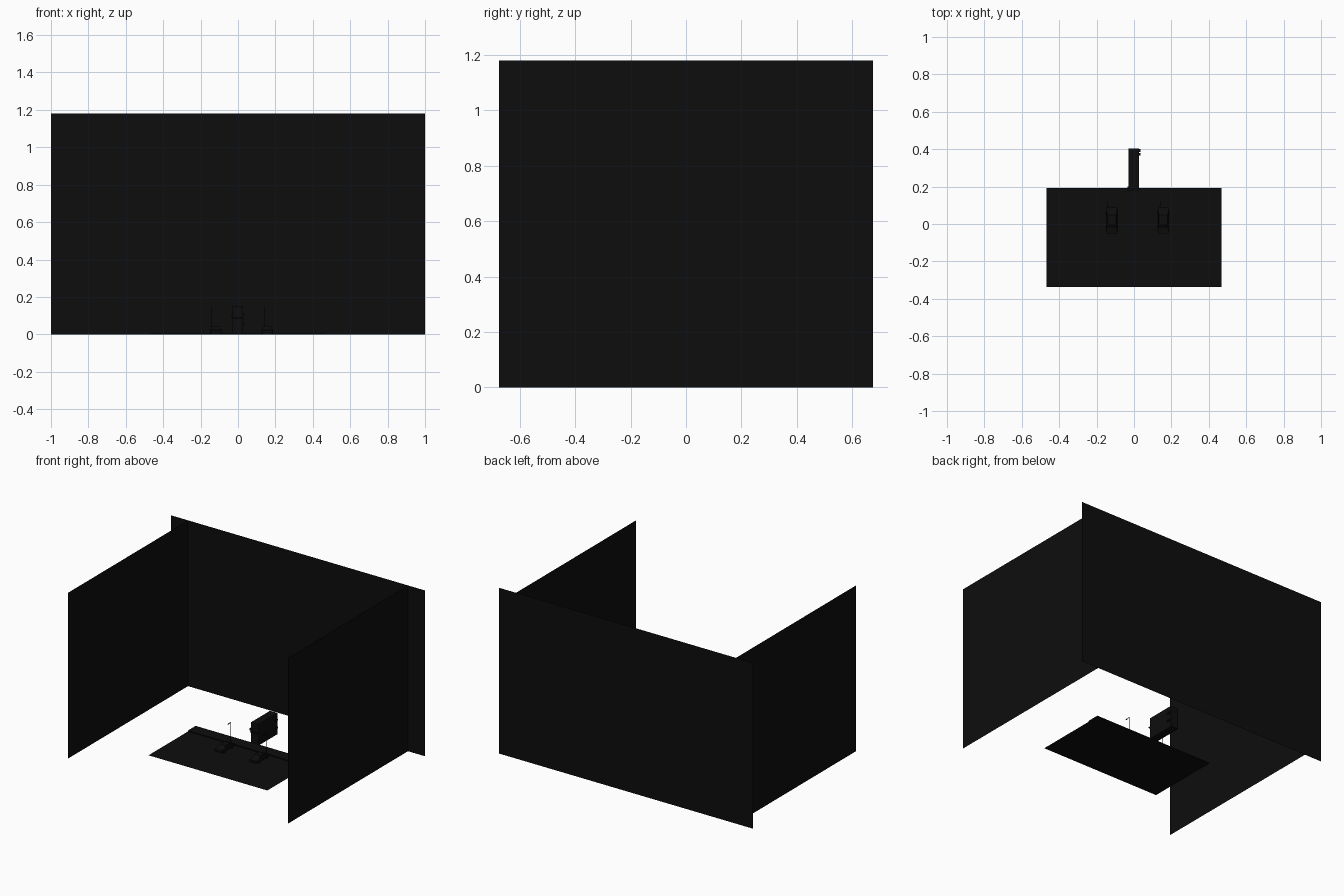
import bpy, bmesh, math
from mathutils import Matrix

if "Cube" in bpy.data.objects:
    bpy.data.objects.remove(bpy.data.objects["Cube"])

dark = bpy.data.materials.new("near_black")
dark.diffuse_color = (0.004, 0.004, 0.004, 1)
dark.use_nodes = True
dark.node_tree.nodes["Principled BSDF"].inputs["Base Color"].default_value = dark.diffuse_color


def finish(name, bm, smooth=False):
    me = bpy.data.meshes.new(name)
    bm.to_mesh(me)
    bm.free()
    ob = bpy.data.objects.new(name, me)
    bpy.context.collection.objects.link(ob)
    me.materials.append(dark)
    if smooth:
        for p in me.polygons:
            p.use_smooth = len(p.vertices) == 4
    return ob


def sheet(name, corners):
    bm = bmesh.new()
    bm.faces.new([bm.verts.new(c) for c in corners])
    return finish(name, bm)


def add_box(bm, x0, x1, y0, y1, z0, z1):
    m = Matrix.Translation(((x0 + x1) / 2, (y0 + y1) / 2, (z0 + z1) / 2))
    bmesh.ops.create_cube(bm, size=1, matrix=m @ Matrix.Diagonal((x1 - x0, y1 - y0, z1 - z0, 1)))


def box(name, *bounds):
    bm = bmesh.new()
    add_box(bm, *bounds)
    return finish(name, bm)


def add_cyl(bm, r, depth, matrix, n=12):
    bmesh.ops.create_cone(bm, cap_ends=True, segments=n, radius1=r, radius2=r,
                          depth=depth, matrix=matrix)


# Backdrop sheets
H, D, S = 1.18, 0.675, 0.866
sheet("back_wall", [(-1, D, 0), (1, D, 0), (1, D, H), (-1, D, H)])
for side, name in ((-1, "left_wall"), (1, "right_wall")):
    x = side * S
    sheet(name, [(x, -D, 0), (x, D, 0), (x, D, H), (x, -D, H)])

# Road and raised pavement
sheet("road", [(-.468, -.338, .001), (.468, -.338, .001), (.468, .19, .001), (-.468, .19, .001)])
box("pavement", -.468, .468, .105, .192, 0, .008)

# Narrow building with ledge, parapet and wall units
box("building", -.03, .027, .19, .403, 0, .152)
box("front_ledge", -.03, .03, .18, .192, .084, .09)
box("front_sign", -.035, -.028, .18, .2, .095, .112)
bm = bmesh.new()
for z in (.045, .1):
    add_box(bm, .026, .034, .365, .38, z, z + .012)
    add_box(bm, .026, .034, .385, .4, z, z + .012)
finish("wall_units", bm)

# Street lamps
for side, name in ((-1, "left_lamp"), (1, "right_lamp")):
    bm = bmesh.new()
    add_cyl(bm, .0016, .145, Matrix.Translation((side * .14, .118, .0775)), 8)
    add_box(bm, side * .14 - .0015, side * .14 + .0015, .095, .118, .147, .15)
    add_box(bm, side * .14 - .003, side * .14 + .003, .088, .1, .145, .149)
    finish(name, bm, True)

# Parked cars: side profile in y, z given per station as a narrowing body
PROFILE = [(-.052, .008, 1), (.086, .008, 1), (.088, .024, 1), (.066, .027, .95),
           (.048, .041, .76), (-.004, .042, .76), (-.022, .027, .95), (-.052, .022, 1)]
for cx, name in ((-.118, "left_car"), (.156, "right_car")):
    bm = bmesh.new()
    rings = [[bm.verts.new((cx + s * .029 * w, y, z)) for y, z, w in PROFILE] for s in (-1, 1)]
    for ring in rings:
        bm.faces.new(ring)
    for i in range(len(PROFILE)):
        j = (i + 1) % len(PROFILE)
        bm.faces.new((rings[0][i], rings[0][j], rings[1][j], rings[1][i]))
    bmesh.ops.recalc_face_normals(bm, faces=bm.faces)
    for s in (-1, 1):
        for y in (-.026, .06):
            add_cyl(bm, .0095, .008, Matrix.Translation((cx + s * .027, y, .0105))
                    @ Matrix.Rotation(math.pi / 2, 4, 'Y'))
    finish(name, bm)
